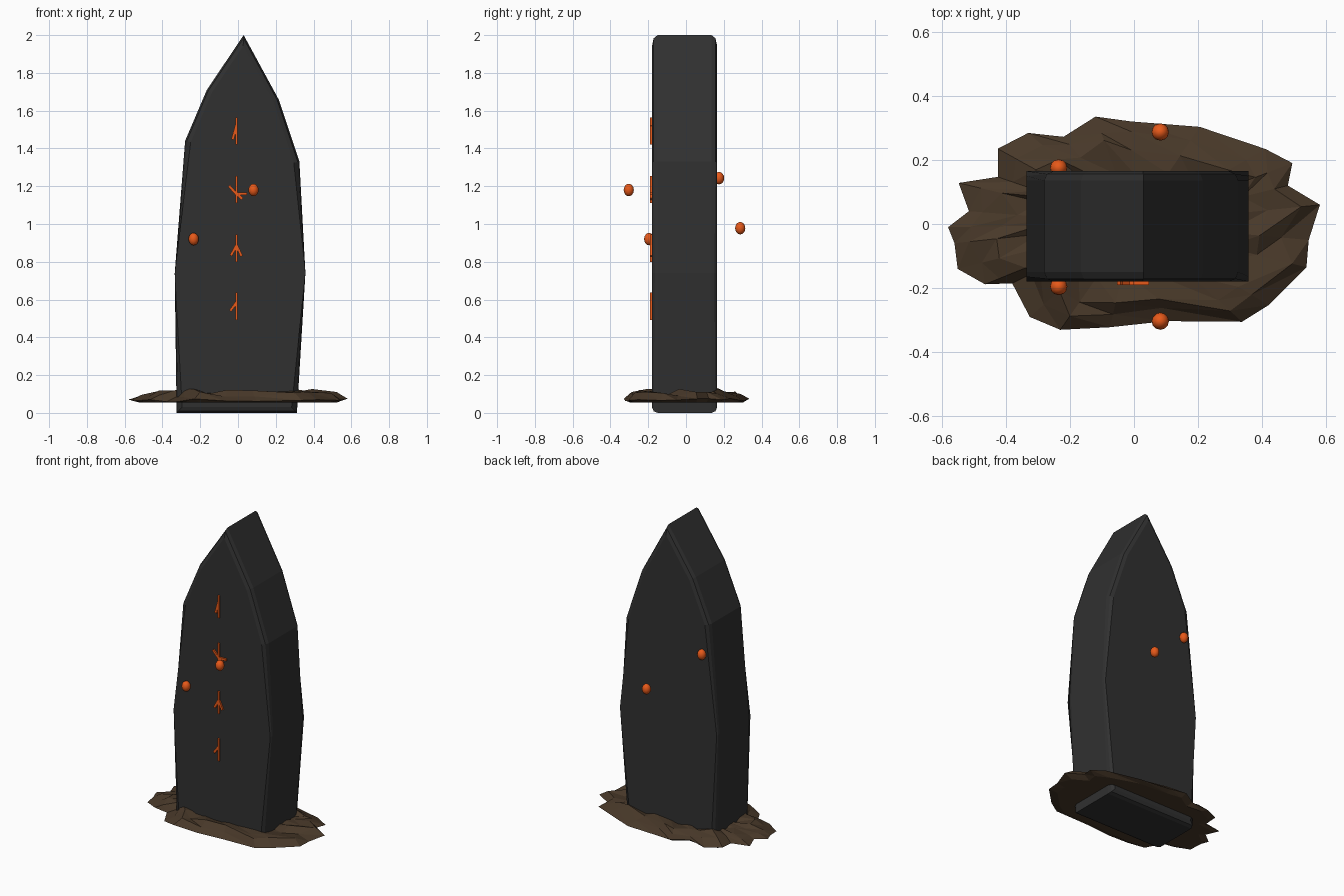
import bpy, bmesh, math, random
from mathutils import Vector

if "Cube" in bpy.data.objects:
    bpy.data.objects.remove(bpy.data.objects["Cube"])

random.seed(4)


def material(name, color):
    m = bpy.data.materials.new(name)
    m.diffuse_color = (*color, 1)
    m.use_nodes = True
    m.node_tree.nodes["Principled BSDF"].inputs["Base Color"].default_value = m.diffuse_color
    return m


STONE = material("dark_stone", (0.03, 0.03, 0.03))
EARTH = material("earth", (0.065, 0.04, 0.022))
GLOW = material("ember_orange", (0.8, 0.1, 0.01))


def finish(bm, name, mat):
    bmesh.ops.recalc_face_normals(bm, faces=bm.faces)
    mesh = bpy.data.meshes.new(name)
    bm.to_mesh(mesh)
    bm.free()
    mesh.materials.append(mat)
    ob = bpy.data.objects.new(name, mesh)
    bpy.context.collection.objects.link(ob)
    return ob


def prism(bm, outline, y0, y1):
    """Extrude an xz outline from y0 to y1."""
    front = [bm.verts.new((x, y0, z)) for x, z in outline]
    back = [bm.verts.new((x, y1, z)) for x, z in outline]
    bm.faces.new(front)
    bm.faces.new(back[::-1])
    for i in range(len(outline)):
        j = (i + 1) % len(outline)
        bm.faces.new((front[i], back[i], back[j], front[j]))


# Standing stone: pointed slab with bevelled front and back rims
profile = [(-0.325, 0), (-0.335, 0.74), (-0.28, 1.44), (-0.165, 1.71), (0.03, 2.0),
           (0.215, 1.66), (0.325, 1.33), (0.357, 0.74), (0.312, 0)]
bm = bmesh.new()
prism(bm, profile, -0.18, 0.165)
rims = [e for e in bm.edges if abs(e.verts[0].co.y - e.verts[1].co.y) < 1e-5]
bmesh.ops.bevel(bm, geom=rims, offset=0.03, segments=2, profile=0.5, affect='EDGES')
finish(bm, "standing_stone", STONE)

# Earth mound: ragged outline lofted inwards with jittered heights
rim = [(-.58, -.01), (-.515, .04), (-.547, .128), (-.425, .147), (-.425, .235), (-.33, .284),
       (-.22, .272), (-.12, .335), (-.01, .32), (.205, .303), (.41, .234), (.494, .19),
       (.48, .12), (.58, .06), (.545, -.05), (.538, -.135), (.42, -.253), (.337, -.305),
       (.1, -.303), (-.075, -.322), (-.23, -.33), (-.325, -.29), (-.38, -.185),
       (-.465, -.188), (-.55, -.14), (-.56, -.06)]
rings = [(0.9, 0.055, 0.0), (1.0, 0.068, 0.01), (0.88, 0.097, 0.015),
         (0.74, 0.113, 0.018), (0.5, 0.105, 0.015)]
bm = bmesh.new()
loops = []
for scale, z, jitter in rings:
    loop = []
    for x, y in rim:
        s = scale + (random.uniform(-0.04, 0.04) if scale < 0.89 else 0)
        loop.append(bm.verts.new((x * s, y * s, z + random.uniform(-jitter, jitter))))
    loops.append(loop)
for a, b in zip(loops, loops[1:]):
    for i in range(len(rim)):
        j = (i + 1) % len(rim)
        bm.faces.new((a[i], a[j], b[j]))
        bm.faces.new((a[i], b[j], b[i]))
bm.faces.new(loops[0][::-1])
bm.faces.new(loops[-1])
finish(bm, "earth_mound", EARTH)

# Carved marks: each a vertical stave plus slanted branches (offsets from stave centre)
marks = [
    (1.492, [((0, 0.03), (-0.021, -0.045))]),
    (1.183, [((-0.04, 0.02), (0.0, -0.025)), ((0.0, -0.022), (0.055, -0.022)),
             ((0.0, -0.02), (0.03, -0.05))]),
    (0.872, [((0, 0.015), (-0.03, -0.04)), ((0, 0.015), (0.027, -0.042))]),
    (0.565, [((0, 0.02), (-0.033, -0.025))]),
]


def stroke(bm, a, b, width):
    a, b = Vector(a), Vector(b)
    d = (b - a).normalized()
    n = Vector((-d.y, d.x)) * width / 2
    prism(bm, [a + n, b + n, b - n, a - n], -0.19, -0.175)


for k, (zc, branches) in enumerate(marks):
    bm = bmesh.new()
    stroke(bm, (-0.008, zc - 0.072), (-0.008, zc + 0.072), 0.013)
    for (x0, z0), (x1, z1) in branches:
        stroke(bm, (x0 - 0.008, zc + z0), (x1 - 0.008, zc + z1), 0.014)
    finish(bm, f"carved_mark_{k + 1}", GLOW)

# Floating embers: slightly tall spheres, two in front and two behind
for k, p in enumerate([(-0.235, -0.195, 0.92), (0.082, -0.303, 1.18),
                       (-0.235, 0.175, 1.243), (0.082, 0.287, 0.978)]):
    bm = bmesh.new()
    bmesh.ops.create_uvsphere(bm, u_segments=12, v_segments=8, radius=1)
    for v in bm.verts:
        v.co = Vector((v.co.x * 0.027, v.co.y * 0.027, v.co.z * 0.033)) + Vector(p)
    ob = finish(bm, f"ember_{k + 1}", GLOW)
    for f in ob.data.polygons:
        f.use_smooth = True
